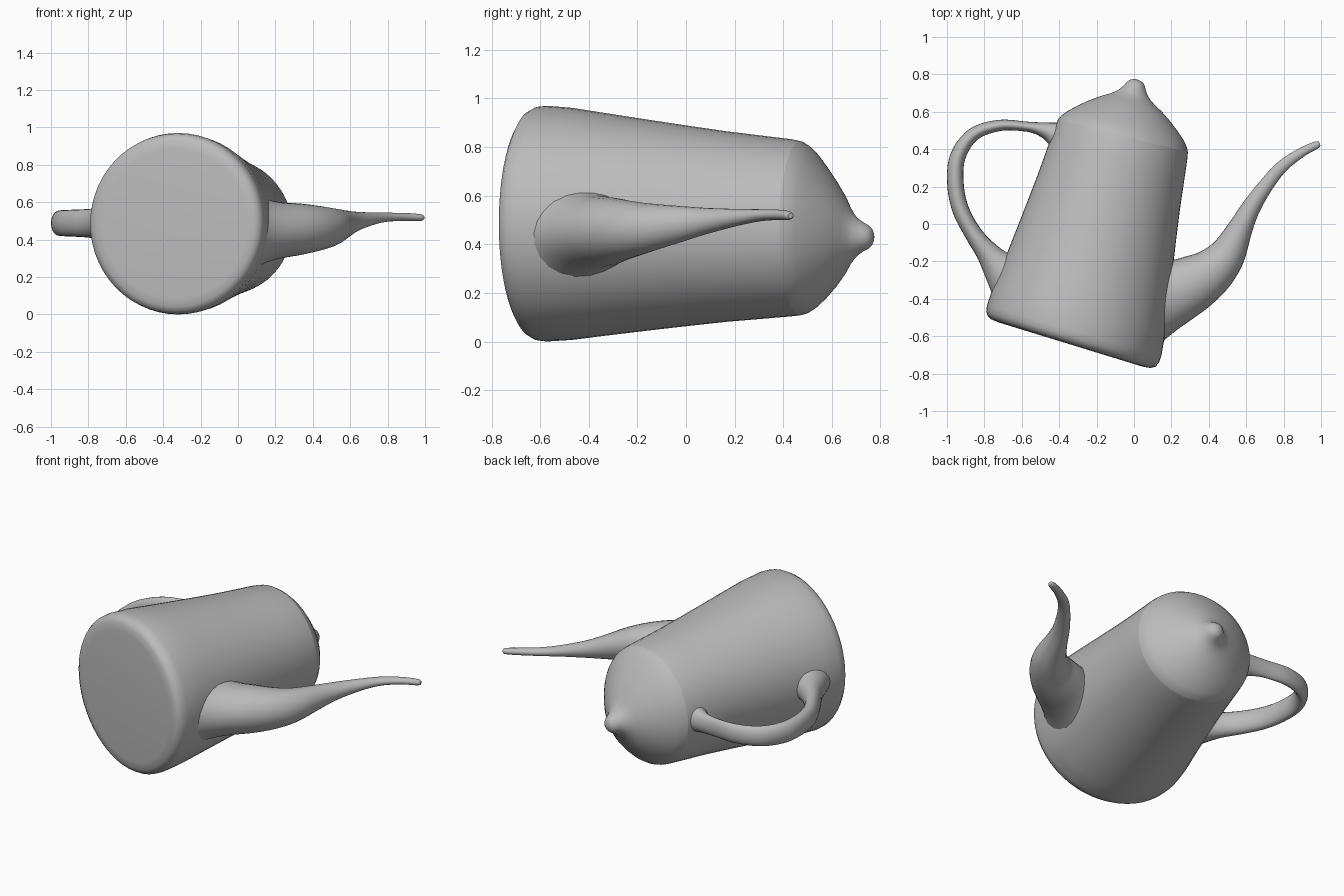
import bpy, bmesh, math
from mathutils import Vector

grey = bpy.data.materials.new("plain_grey")
grey.diffuse_color = (0.5, 0.5, 0.5, 1)
UP = Vector((0, 0, 1))


def spline(a, b, c, d, t):
    return 0.5 * (2 * b + (c - a) * t + (2 * a - 5 * b + 4 * c - d) * t * t
                  + (3 * b - a - 3 * c + d) * t ** 3)


def refine(rows, steps):
    """Smoothly interpolate a list of sections."""
    out, last = [], len(rows) - 1
    for i in range(last):
        k = [rows[max(i - 1, 0)], rows[i], rows[i + 1], rows[min(i + 2, last)]]
        for s in range(steps):
            out.append([spline(*v, s / steps) for v in zip(*k)])
    return out + [list(rows[-1])]


def loft(name, rows, sides, axis=None, skew=None):
    """Skin elliptical sections given as x, y, z, half width, half height."""
    bm = bmesh.new()
    rings = []
    for i, (x, y, z, w, h) in enumerate(rows):
        a, b = rows[max(i - 1, 0)], rows[min(i + 1, len(rows) - 1)]
        along = axis or Vector((b[0] - a[0], b[1] - a[1], 0)).normalized()
        side = along.cross(UP)
        ring = []
        for j in range(sides):
            ang = math.tau * j / sides
            u = w * math.cos(ang)
            lean = skew[i] * u if skew else 0
            ring.append(bm.verts.new(Vector((x, y, z)) + side * u
                                     + along * lean + UP * h * math.sin(ang)))
        rings.append(ring)
    for r, s in zip(rings, rings[1:]):
        for j in range(sides):
            k = (j + 1) % sides
            bm.faces.new((r[j], r[k], s[k], s[j]))
    bm.faces.new(rings[0])
    bm.faces.new(rings[-1])
    bmesh.ops.recalc_face_normals(bm, faces=bm.faces)
    mesh = bpy.data.meshes.new(name)
    bm.to_mesh(mesh)
    bm.free()
    mesh.materials.append(grey)
    ob = bpy.data.objects.new(name, mesh)
    bpy.context.collection.objects.link(ob)
    bpy.ops.object.select_all(action='DESELECT')
    ob.select_set(True)
    bpy.context.view_layer.objects.active = ob
    bpy.ops.object.shade_smooth_by_angle(angle=math.radians(50))
    return ob


# Pot lying on its side: distance along the axis, radius, centre height
AXIS = Vector((0.243, 0.97, 0)).normalized()
BASE = Vector((-0.335, -0.63, 0))


def pot_part(name, profile):
    rows = [(*(BASE + AXIS * t + UP * z), r, r) for t, r, z in profile]
    skew = [-0.05 * max(0, 1 - t / 0.3) for t, r, z in profile]
    return loft(name, rows, 56, AXIS, skew)


pot_part("pot_body", [
    (-0.015, 0.02, .485), (-0.015, 0.40, .485), (-0.01, 0.445, .485),
    (0.003, 0.468, .485), (0.025, 0.481, .485), (0.06, 0.485, .485),
    (0.17, 0.477, .484), (0.30, 0.459, .482), (0.48, 0.435, .479),
    (0.65, 0.413, .476), (0.82, 0.392, .473), (0.98, 0.376, .47),
    (1.10, 0.364, .468), (1.135, 0.358, .466)])

# Domed lid with its small pointed knob
pot_part("lid", [
    (1.135, 0.358, .466), (1.16, 0.346, .462), (1.19, 0.322, .457),
    (1.23, 0.278, .45), (1.27, 0.229, .444), (1.31, 0.172, .439),
    (1.335, 0.128, .435), (1.355, 0.098, .432), (1.375, 0.077, .431),
    (1.40, 0.060, .431), (1.42, 0.050, .43), (1.435, 0.037, .43),
    (1.443, 0.02, .43), (1.446, 0.004, .43)])

# Spout, flaring into the body
spout = [
    (0.08, -0.41, .445, .24, .20), (0.15, -0.39, .447, .20, .17),
    (0.23, -0.36, .45, .172, .15), (0.33, -0.31, .455, .15, .138),
    (0.42, -0.25, .46, .125, .122), (0.50, -0.16, .467, .098, .102),
    (0.57, -0.02, .483, .066, .074), (0.63, 0.095, .497, .05, .052),
    (0.72, 0.225, .512, .038, .033), (0.80, 0.315, .52, .032, .024),
    (0.90, 0.385, .521, .025, .021), (0.975, 0.422, .518, .02, .018),
    (0.993, 0.43, .517, .011, .01)]
loft("spout", refine(spout, 4), 24)

# Looped handle, flaring at both roots
handle = [
    (-0.34, 0.44, .475, .12, .11), (-0.41, 0.475, .478, .075, .08),
    (-0.48, 0.502, .48, .042, .064), (-0.57, 0.52, .482, .027, .058),
    (-0.72, 0.527, .485, .03, .06), (-0.86, 0.478, .487, .036, .063),
    (-0.942, 0.36, .488, .042, .066), (-0.955, 0.22, .488, .044, .068),
    (-0.928, 0.08, .488, .045, .07), (-0.86, -0.05, .488, .047, .073),
    (-0.785, -0.15, .487, .062, .078), (-0.72, -0.23, .486, .095, .092),
    (-0.64, -0.31, .485, .15, .12)]
loft("handle", refine(handle, 5), 20)
